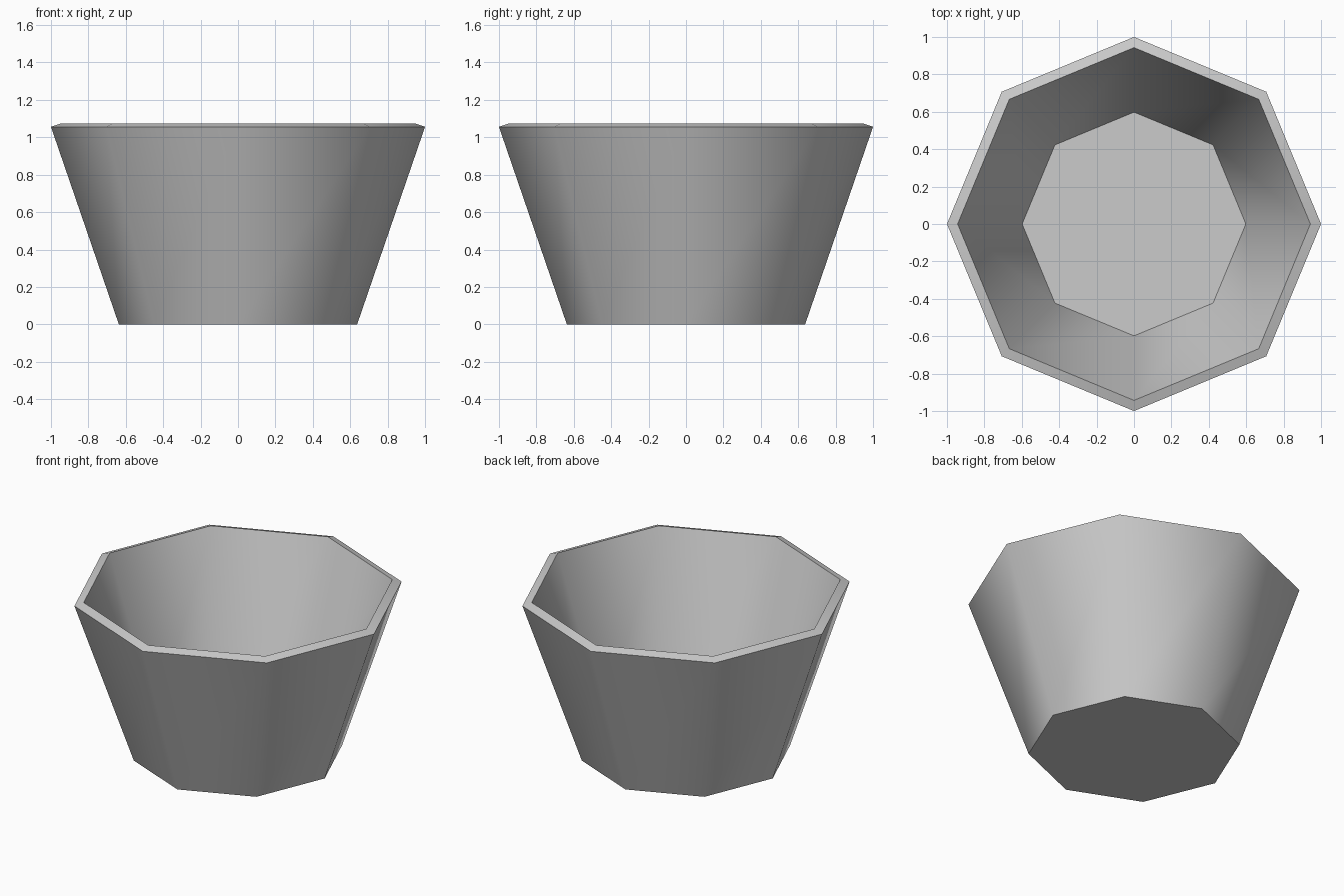
import bpy
import bmesh
import math

cube = bpy.data.objects.get("Cube")
if cube:
    bpy.data.objects.remove(cube, do_unlink=True)

SIDES = 8

# Plain grey material
grey = bpy.data.materials.new("plain_grey")
grey.use_nodes = True
colour = (0.6, 0.6, 0.6, 1.0)
grey.diffuse_color = colour
grey.node_tree.nodes["Principled BSDF"].inputs["Base Color"].default_value = colour

# Wall profile (radius, height): outer foot, outer rim, inner rim, inner floor
profile = [(0.637, 0.0), (1.0, 1.056), (0.943, 1.075), (0.598, 0.057)]

bm = bmesh.new()
rings = []
for radius, height in profile:
    ring = []
    for i in range(SIDES):
        angle = math.tau * i / SIDES
        ring.append(bm.verts.new((radius * math.cos(angle), radius * math.sin(angle), height)))
    rings.append(ring)

# Outer wall, rim and inner wall
for low, high in zip(rings, rings[1:]):
    for i in range(SIDES):
        j = (i + 1) % SIDES
        bm.faces.new((low[i], low[j], high[j], high[i]))

# Underside and inner floor
bm.faces.new(rings[0][::-1])
bm.faces.new(rings[-1])
bmesh.ops.recalc_face_normals(bm, faces=bm.faces)

mesh = bpy.data.meshes.new("tapered_pot")
bm.to_mesh(mesh)
bm.free()
mesh.materials.append(grey)
pot = bpy.data.objects.new("tapered_pot", mesh)
bpy.context.collection.objects.link(pot)

# Smooth round the walls, crisp at rim and floor
bpy.ops.object.select_all(action='DESELECT')
pot.select_set(True)
bpy.context.view_layer.objects.active = pot
bpy.ops.object.shade_smooth_by_angle(angle=math.radians(55))
